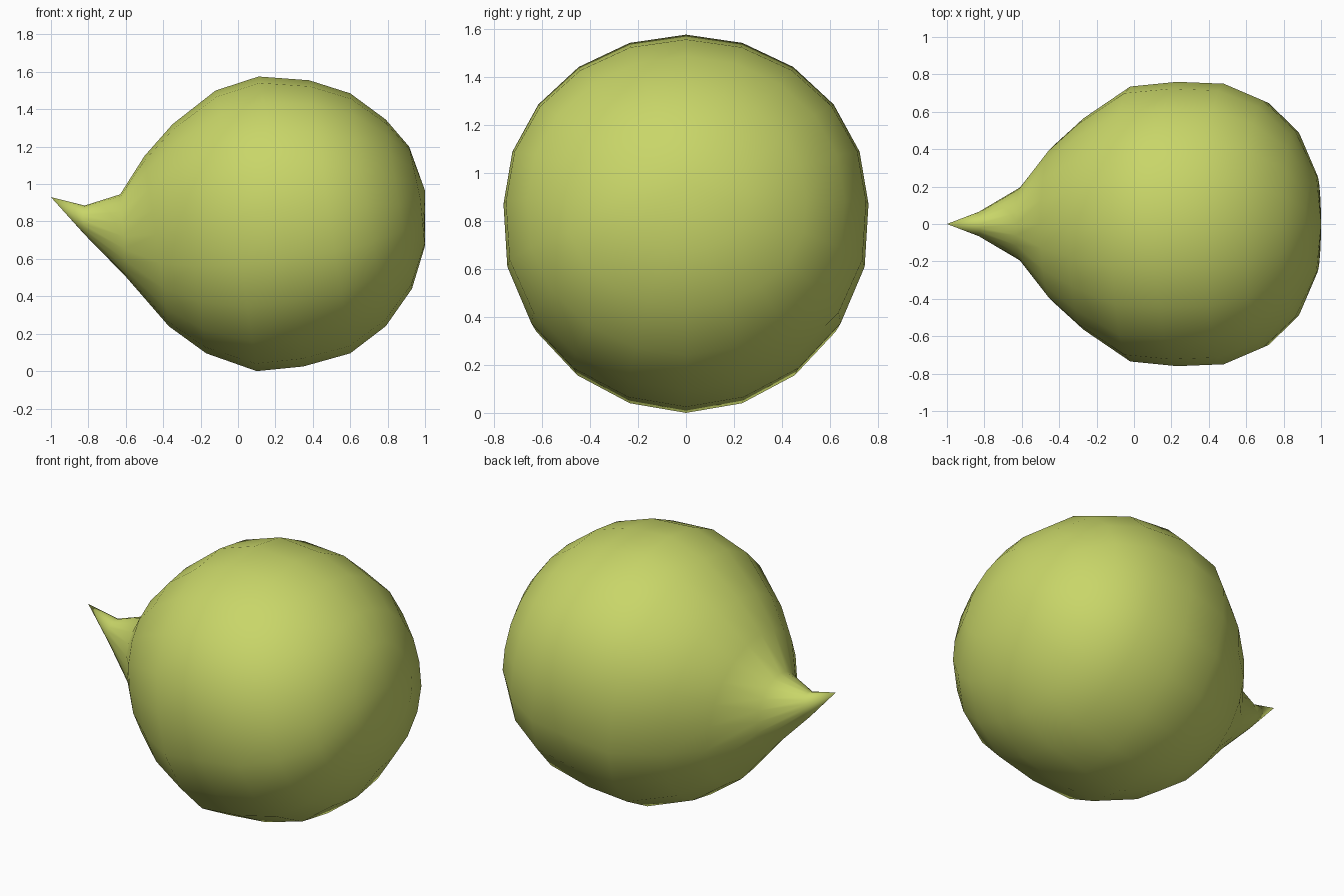
import bpy, bmesh
from math import sin, cos, pi

if "Cube" in bpy.data.objects:
    bpy.data.objects.remove(bpy.data.objects["Cube"])

SEG = 20
# tilted cross-sections: top x, top z, bottom x, bottom z, middle x, middle z, half width
RINGS = [
    (-.82, .885, -.82, .73, -.83, .81, .065),
    (-.63, .945, -.60, .505, -.61, .72, .195),
    (-.50, 1.15, -.37, .24, -.44, .73, .41),
    (-.35, 1.32, -.17, .095, -.27, .77, .565),
    (-.12, 1.50, .10, .0, -.02, .82, .735),
    (.11, 1.575, .35, .025, .23, .87, .76),
    (.38, 1.555, .60, .095, .48, .88, .75),
    (.60, 1.485, .79, .24, .69, .89, .66),
    (.79, 1.345, .93, .44, .86, .89, .50),
    (.915, 1.20, 1.0, .67, .975, .92, .26),
]

bm = bmesh.new()


def ring(tx, tz, bx, bz, mx, mz, w):
    verts = []
    for i in range(SEG):
        a = 2 * pi * i / SEG
        c, s = cos(a), sin(a)
        ex, ez = (tx, tz) if c > 0 else (bx, bz)
        # lower half is slightly fuller
        full = 1 if c > 0 else 1 + .05 * abs(sin(2 * a))
        t = abs(c)
        verts.append(bm.verts.new((mx + (ex - mx) * t, w * s * full, mz + (ez - mz) * t)))
    return verts


# Round body drawn out into an upturned pointed tail
rings = [ring(*r) for r in RINGS]
tip = bm.verts.new((-1, 0, .93))
pole = bm.verts.new((1, 0, .965))
for i in range(SEG):
    j = (i + 1) % SEG
    bm.faces.new((tip, rings[0][i], rings[0][j]))
    bm.faces.new((pole, rings[-1][j], rings[-1][i]))
    for a, b in zip(rings, rings[1:]):
        bm.faces.new((a[i], b[i], b[j], a[j]))
bmesh.ops.recalc_face_normals(bm, faces=bm.faces)
for f in bm.faces:
    f.smooth = True

mesh = bpy.data.meshes.new("pointed_ball_body")
bm.to_mesh(mesh)
bm.free()
body = bpy.data.objects.new("pointed_ball_body", mesh)
bpy.context.collection.objects.link(body)

mat = bpy.data.materials.new("yellow_green")
mat.diffuse_color = (.58, .67, .14, 1)
mat.use_nodes = True
mat.node_tree.nodes["Principled BSDF"].inputs["Base Color"].default_value = mat.diffuse_color
mesh.materials.append(mat)
